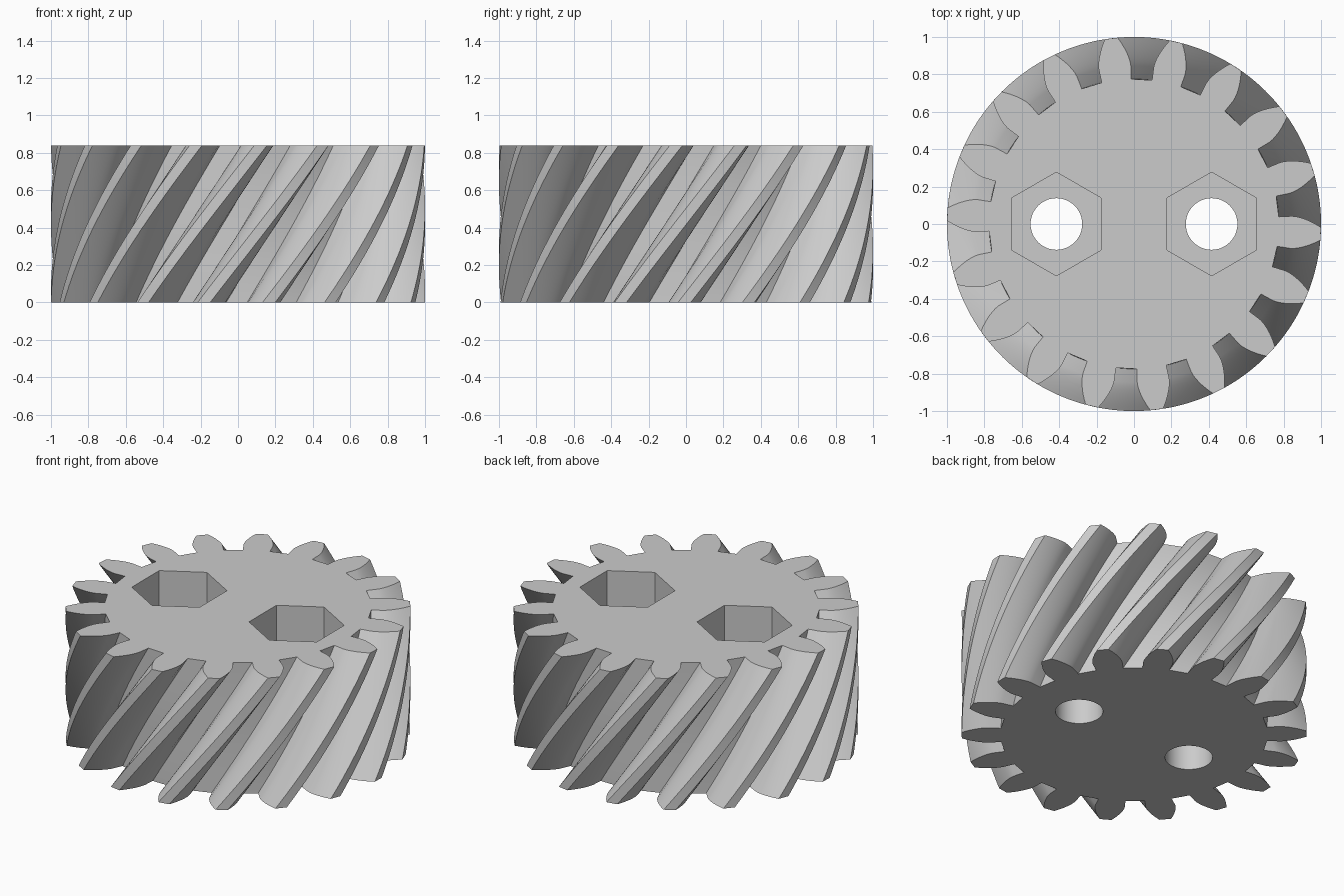
import bpy
import bmesh
import math

if "Cube" in bpy.data.objects:
    bpy.data.objects.remove(bpy.data.objects["Cube"])

TEETH, HEIGHT, TWIST = 18, 0.84, math.radians(37.5)
R_TIP, R_PITCH, R_ROOT = 1.0, 0.9, 0.775
PRESSURE = math.radians(20)
R_BASE = R_PITCH * math.cos(PRESSURE)
TOP_ANGLE = math.radians(17)          # centre of a tooth on the top face
LAYERS = 28

grey = bpy.data.materials.new("light grey")
grey.diffuse_color = (0.6, 0.6, 0.6, 1)
grey.use_nodes = True
grey.node_tree.nodes["Principled BSDF"].inputs["Base Color"].default_value = grey.diffuse_color


def half_angle(r):
    """Half the angular width of an involute tooth at radius r."""
    def inv(a):
        return math.tan(a) - a
    a = math.acos(min(1, R_BASE / max(r, R_BASE)))
    return math.pi / (2 * TEETH) + inv(PRESSURE) - inv(a)


def make_object(name, bm):
    bmesh.ops.recalc_face_normals(bm, faces=bm.faces)
    mesh = bpy.data.meshes.new(name)
    bm.to_mesh(mesh)
    bm.free()
    mesh.materials.append(grey)
    ob = bpy.data.objects.new(name, mesh)
    bpy.context.collection.objects.link(ob)
    return ob


def prism(name, x, radius, sides, z0, z1, turn=0):
    bm = bmesh.new()
    ring = [bm.verts.new((x + radius * math.cos(turn + math.tau * i / sides),
                          radius * math.sin(turn + math.tau * i / sides), z0))
            for i in range(sides)]
    face = bm.faces.new(ring)
    ext = bmesh.ops.extrude_face_region(bm, geom=[face])
    bmesh.ops.translate(bm, vec=(0, 0, z1 - z0),
                        verts=[v for v in ext["geom"] if isinstance(v, bmesh.types.BMVert)])
    return make_object(name, bm)


# Tooth outline: radial root, involute flank, narrow tip land
radii = [R_ROOT] + [R_BASE + (R_TIP - R_BASE) * i / 7 for i in range(8)]
outline = []
for t in range(TEETH):
    c = math.tau * t / TEETH
    outline += [(r, c - half_angle(r)) for r in radii]
    outline += [(r, c + half_angle(r)) for r in reversed(radii)]

# Helical gear body: outline stacked in twisted layers
bm = bmesh.new()
rings = []
for k in range(LAYERS + 1):
    f = k / LAYERS
    a0 = TOP_ANGLE - TWIST * (1 - f)
    rings.append([bm.verts.new((r * math.cos(a + a0), r * math.sin(a + a0), HEIGHT * f))
                  for r, a in outline])
n = len(outline)
for low, high in zip(rings, rings[1:]):
    for i in range(n):
        j = (i + 1) % n
        bm.faces.new((low[i], low[j], high[j], high[i]))
bm.faces.new(rings[0][::-1])
bm.faces.new(rings[-1])
gear = make_object("helical_gear", bm)

# Two bolt holes, each with a hexagonal nut pocket from above
cutters = []
for x in (-0.415, 0.415):
    cutters.append(prism("bolt_hole_cutter", x, 0.138, 48, -0.1, HEIGHT + 0.1))
    cutters.append(prism("nut_pocket_cutter", x, 0.277, 6, HEIGHT / 2, HEIGHT + 0.1, math.pi / 6))

bpy.context.view_layer.objects.active = gear
for ob in cutters:
    mod = gear.modifiers.new("cut", 'BOOLEAN')
    mod.operation = 'DIFFERENCE'
    mod.solver = 'EXACT'
    mod.object = ob
    bpy.ops.object.modifier_apply(modifier=mod.name)
for ob in cutters:
    bpy.data.objects.remove(ob)

bpy.ops.object.select_all(action='DESELECT')
gear.select_set(True)
bpy.ops.object.shade_smooth_by_angle(angle=math.radians(25))
